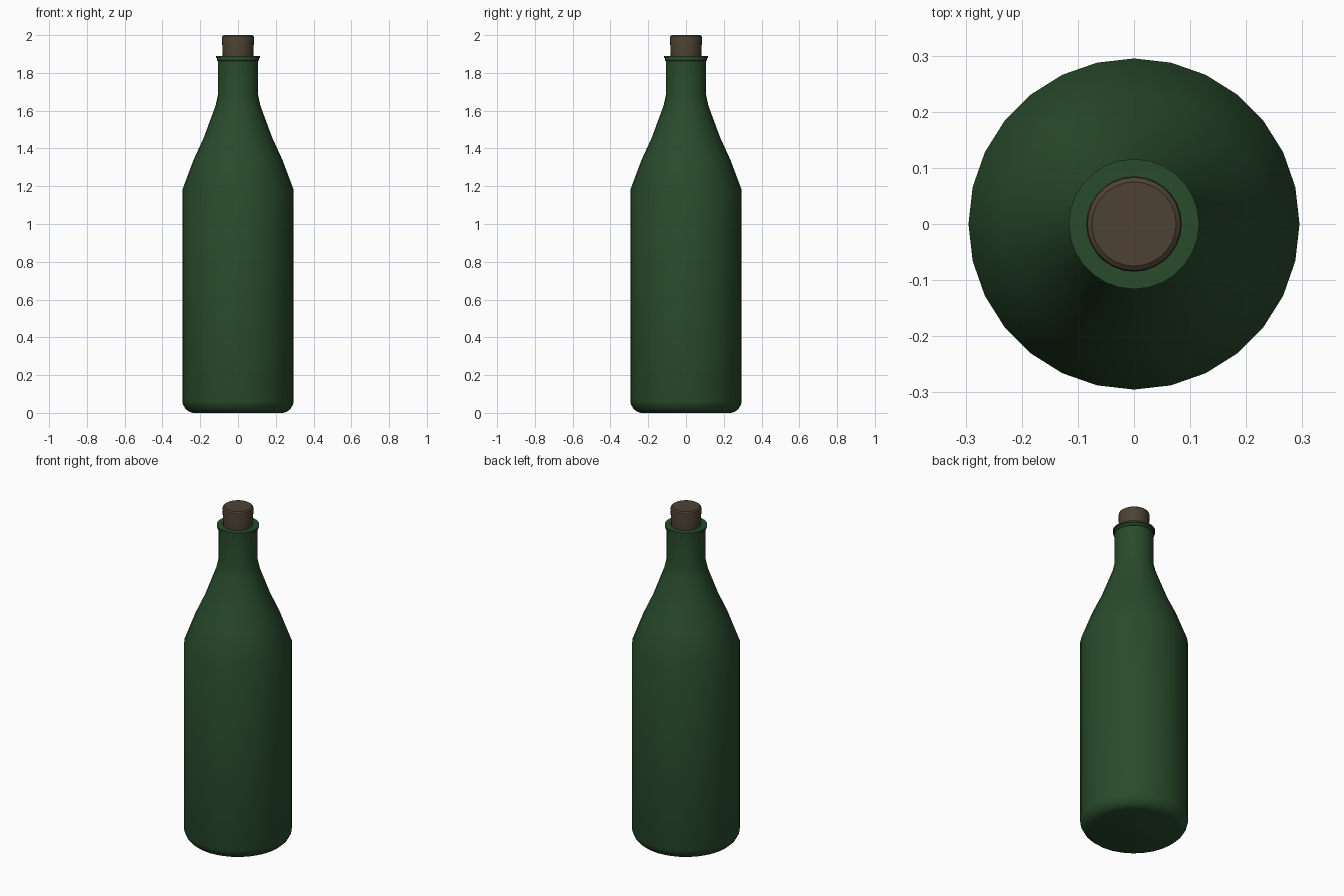
import bpy, math

if "Cube" in bpy.data.objects:
    bpy.data.objects.remove(bpy.data.objects["Cube"])

SIDES = 28


def lathe(name, profile, color, angle):
    """Revolve (radius, z) points round the z axis; close both ends with flat caps."""
    verts, faces = [], []
    for r, z in profile:
        for i in range(SIDES):
            a = 2 * math.pi * i / SIDES
            verts.append((r * math.cos(a), r * math.sin(a), z))
    for k in range(len(profile) - 1):
        for i in range(SIDES):
            j = (i + 1) % SIDES
            a, b = k * SIDES, (k + 1) * SIDES
            faces.append((a + i, a + j, b + j, b + i))
    last = (len(profile) - 1) * SIDES
    faces.append(tuple(reversed(range(SIDES))))
    faces.append(tuple(range(last, last + SIDES)))
    mesh = bpy.data.meshes.new(name)
    mesh.from_pydata(verts, [], faces)
    obj = bpy.data.objects.new(name, mesh)
    bpy.context.collection.objects.link(obj)
    mat = bpy.data.materials.new(name + "_material")
    mat.diffuse_color = (*color, 1)
    mat.use_nodes = True
    mat.node_tree.nodes["Principled BSDF"].inputs["Base Color"].default_value = mat.diffuse_color
    mesh.materials.append(mat)
    bpy.ops.object.select_all(action='DESELECT')
    obj.select_set(True)
    bpy.context.view_layer.objects.active = obj
    bpy.ops.object.shade_smooth_by_angle(angle=math.radians(angle))
    return obj


# Glass bottle: rounded base, straight body, sloped shoulder, neck and stepped lip
lathe("bottle", [
    (0.24, 0.0), (0.262, 0.008), (0.28, 0.024), (0.291, 0.045), (0.295, 0.06),
    (0.295, 1.18), (0.235, 1.34), (0.182, 1.455), (0.119, 1.625),
    (0.107, 1.68), (0.107, 1.863), (0.111, 1.865), (0.111, 1.878),
    (0.116, 1.88), (0.116, 1.89),
], (0.022, 0.07, 0.025), 40)

# Cork stopper: slight taper with a chamfered top edge
lathe("cork", [
    (0.08, 1.87), (0.085, 1.985), (0.083, 1.994), (0.075, 2.0),
], (0.075, 0.053, 0.034), 30)
